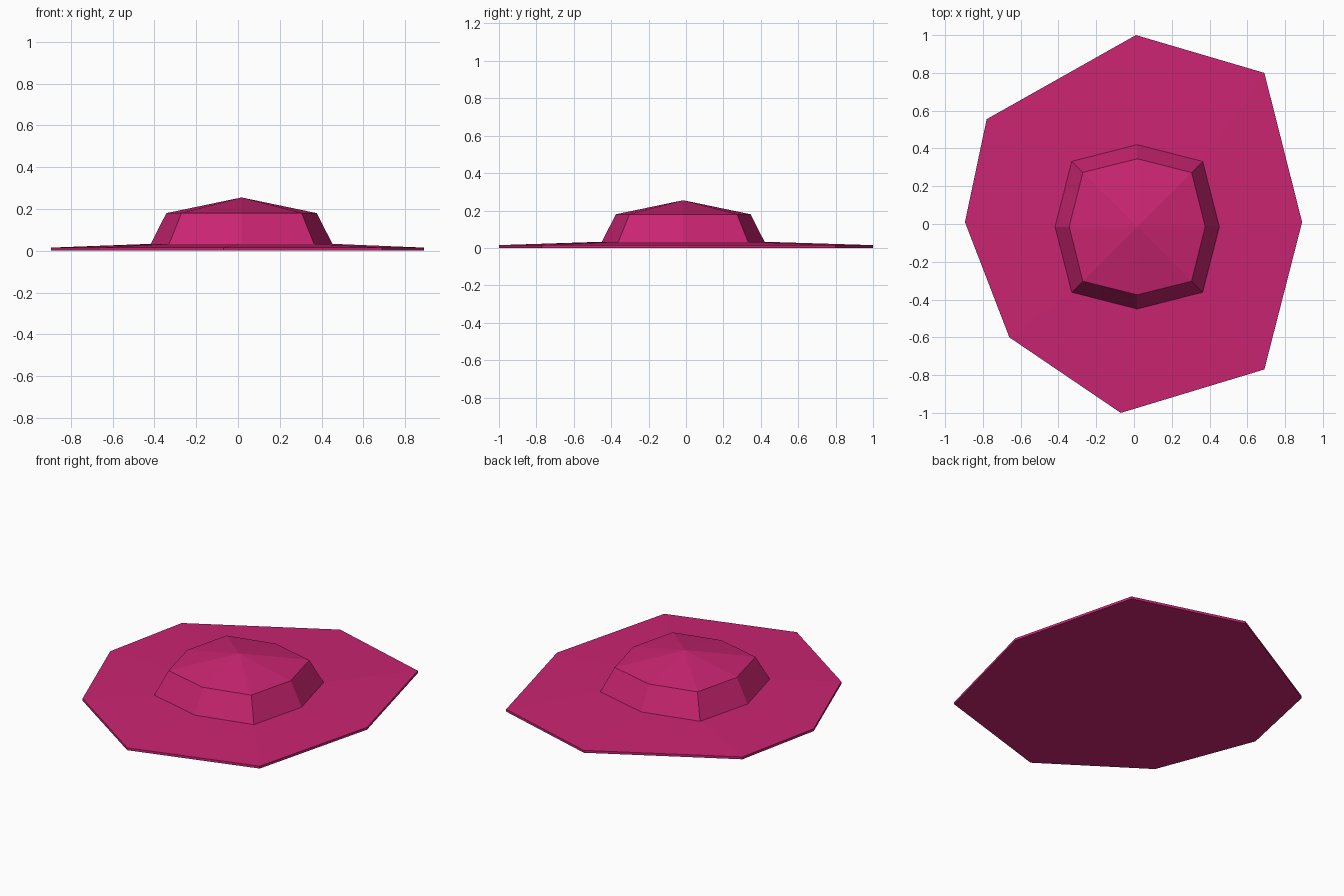
import bpy
import bmesh
from math import cos, sin, pi

cube = bpy.data.objects.get("Cube")
if cube:
    bpy.data.objects.remove(cube, do_unlink=True)

CENTRE = (0.017, -0.015)
BRIM = [(0.89, 0.01), (0.69, 0.80), (0.01, 1.0), (-0.78, 0.555),
        (-0.895, 0.01), (-0.66, -0.60), (-0.07, -1.0), (0.69, -0.77)]


def octagon(axial, diagonal):
    """Eight points whose corner radius alternates between two values."""
    points = []
    for i in range(8):
        r = diagonal if i % 2 else axial
        a = i * pi / 4
        points.append((CENTRE[0] + r * cos(a), CENTRE[1] + r * sin(a)))
    return points


def ring(bm, points, z):
    return [bm.verts.new((x, y, z)) for x, y in points]


def bridge(bm, low, high):
    for i in range(len(low)):
        j = (i + 1) % len(low)
        bm.faces.new((low[i], low[j], high[j], high[i]))


magenta = bpy.data.materials.new("magenta")
magenta.use_nodes = True
colour = (0.59, 0.018, 0.165, 1.0)
magenta.diffuse_color = colour
magenta.node_tree.nodes["Principled BSDF"].inputs["Base Color"].default_value = colour

# Stacked rings: irregular brim, sloping crown wall
bm = bmesh.new()
rings = [ring(bm, BRIM, 0.0),
         ring(bm, BRIM, 0.015),
         ring(bm, octagon(0.435, 0.49), 0.033),
         ring(bm, octagon(0.36, 0.407), 0.18)]
for low, high in zip(rings, rings[1:]):
    bridge(bm, low, high)

# Flat underside and shallow pointed top
bm.faces.new(rings[0][::-1])
apex = bm.verts.new((*CENTRE, 0.255))
top = rings[-1]
for i in range(8):
    bm.faces.new((top[i], top[(i + 1) % 8], apex))
bmesh.ops.recalc_face_normals(bm, faces=bm.faces)

mesh = bpy.data.meshes.new("brimmed_cap")
bm.to_mesh(mesh)
bm.free()
mesh.materials.append(magenta)
bpy.context.collection.objects.link(bpy.data.objects.new("brimmed_cap", mesh))
